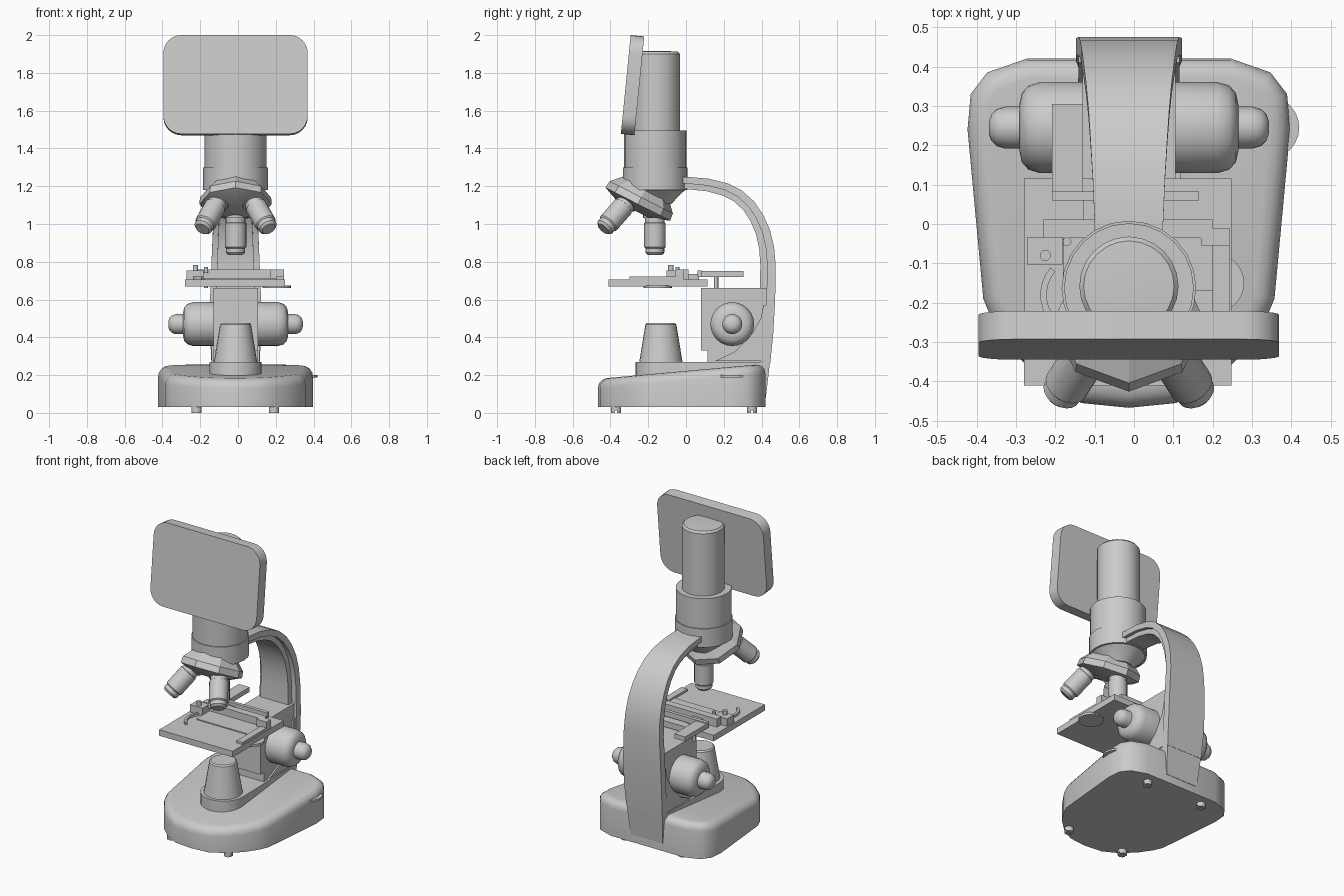
import bpy, bmesh
from math import radians, sin, cos, pi
from mathutils import Vector, Matrix

if "Cube" in bpy.data.objects:
    bpy.data.objects.remove(bpy.data.objects["Cube"])

CX = -0.013  # the model's symmetry plane


def finish(name, bm, angle=32):
    bmesh.ops.recalc_face_normals(bm, faces=bm.faces)
    me = bpy.data.meshes.new(name)
    bm.to_mesh(me)
    bm.free()
    ob = bpy.data.objects.new(name, me)
    bpy.context.collection.objects.link(ob)
    bpy.ops.object.select_all(action='DESELECT')
    ob.select_set(True)
    bpy.context.view_layer.objects.active = ob
    bpy.ops.object.shade_smooth_by_angle(angle=radians(angle))
    return ob


def skin(bm, rings):
    """Join closed rings of points and cap both ends."""
    vs = [[bm.verts.new(p) for p in r] for r in rings]
    n = len(vs[0])
    for a, b in zip(vs, vs[1:]):
        for i in range(n):
            bm.faces.new((a[i], a[(i + 1) % n], b[(i + 1) % n], b[i]))
    bm.faces.new(vs[0])
    bm.faces.new(vs[-1])
    return vs


def lathe(name, prof, loc, axis=(0, 0, 1), seg=24):
    q = Vector((0, 0, 1)).rotation_difference(Vector(axis).normalized())
    bm = bmesh.new()
    skin(bm, [[Vector(loc) + q @ Vector((r * cos(2 * pi * i / seg), r * sin(2 * pi * i / seg), h))
               for i in range(seg)] for r, h in prof])
    return finish(name, bm)


def prism(name, pts, a, b, axis='z'):
    bm = bmesh.new()
    if axis == 'z':
        skin(bm, [[(x, y, h) for x, y in pts] for h in (a, b)])
    else:
        skin(bm, [[(h, y, z) for y, z in pts] for h in (a, b)])
    return finish(name, bm)


def box(name, x0, x1, y0, y1, z0, z1):
    return prism(name, [(x0, y0), (x1, y0), (x1, y1), (x0, y1)], z0, z1)


def arc(cx, cy, r, a0, a1, n):
    return [(cx + r * cos(radians(a0 + (a1 - a0) * i / n)),
             cy + r * sin(radians(a0 + (a1 - a0) * i / n))) for i in range(n + 1)]


# Base: outline with a sloped top and rounded upper rim
half = [(0.12, -0.455), (0.21, -0.405), (0.29, -0.33), (0.345, -0.25), (0.37, -0.19),
        (0.41, 0.24), (0.402, 0.33), (0.36, 0.385), (0.26, 0.42)]
outline = [(0, -0.467)] + half + [(-x, y) for x, y in reversed(half)]
bm = bmesh.new()
rings = skin(bm, [[(CX + x, y, 0.03) for x, y in outline],
                  [(CX + x, y, 0.222 + 0.09 * y) for x, y in outline]])
top = set(rings[1])
bmesh.ops.bevel(bm, geom=[e for e in bm.edges if all(v in top for v in e.verts)],
                offset=0.05, segments=4, profile=0.5, affect='EDGES')
finish("base", bm, 40)

# Slotted screw feet
for x in (-0.207, 0.203):
    for y in (-0.37, 0.35):
        for a in (0, 180):
            prism("foot", arc(CX + x, y, 0.027, a + 10, a + 170, 8), 0.0, 0.035)
        lathe("foot_core", [(0.026, 0.012), (0.026, 0.035)], (CX + x, y, 0), seg=12)

# Brightness dial in the base side
lathe("brightness_dial", [(0.08, 0.188), (0.08, 0.2)], (0.34, 0.245, 0))

# Lamp mount and lamp housing
prism("lamp_mount", arc(CX, -0.13, 0.137, 180, 360, 14) + [(CX + 0.128, 0.41), (CX - 0.128, 0.41)], 0.17, 0.27)
lathe("lamp_housing", [(0.116, 0.26), (0.082, 0.468), (0.074, 0.476)], (CX, -0.133, 0))

# Curved arm: outer band and a narrower inner rib
path = [(0.425, 0.08, .115), (0.446, 0.265, .128), (0.462, 0.42, .135), (0.472, 0.6, .135), (0.475, 0.78, .128),
        (0.466, 0.88, .124), (0.444, 0.97, .12), (0.408, 1.05, .115), (0.36, 1.12, .109),
        (0.295, 1.178, .103), (0.22, 1.215, .098), (0.12, 1.24, .092), (0.0, 1.25, .087), (-0.03, 1.25, .087)]


def arm_layer(name, pts, t0, t1, k):
    bm, rings = bmesh.new(), []
    for i, (y, z, w) in enumerate(pts):
        p, q = pts[max(i - 1, 0)], pts[min(i + 1, len(pts) - 1)]
        t = Vector((q[0] - p[0], q[1] - p[1])).normalized()
        f = 1.15 - 0.35 * i / len(pts)
        rings.append([(CX + s * w * k, y - t.y * d * f, z + t.x * d * f)
                      for s, d in ((-1, t0), (1, t0), (1, t1), (-1, t1))])
    skin(bm, rings)
    finish(name, bm)


arm_layer("arm_foot", path[:2], 0.002, 0.045, 1)
arm_layer("arm_band", path[1:], 0, 0.042, 1)
arm_layer("arm_rib", path[1:], 0.03, 0.076, 0.76)

# Focus block, with a flared gusset behind it
prism("focus_block", [(0.08, 0.33), (0.115, 0.33), (0.115, 0.26), (0.43, 0.26), (0.44, 0.66), (0.08, 0.66)],
      CX - 0.118, CX + 0.118, 'x')
prism("gusset", [(0.155, 0.275), (0.26, 0.325), (0.35, 0.42), (0.395, 0.5), (0.41, 0.57), (0.44, 0.57), (0.425, 0.275)],
      CX - 0.128, CX + 0.128, 'x')

# Focus knobs on both sides
for s in (-1, 1):
    at = (CX + s * 0.1, 0.245, 0.47)
    lathe("coarse_knob", [(0.116, 0), (0.116, 0.125), (0.107, 0.155), (0.088, 0.172), (0.06, 0.178)], at, (s, 0, 0))
    lathe("fine_knob", [(0.053, 0.15), (0.053, 0.215), (0.047, 0.236), (0.033, 0.25), (0.015, 0.256)], at, (s, 0, 0))

# Stage and the disc below it
box("stage", -0.28, 0.248, -0.41, 0.115, 0.668, 0.707)
lathe("diaphragm_disc", [(0.075, 0.66), (0.075, 0.675)], (0.205, -0.15, 0))

# Slide holder on the stage
box("holder_bar", -0.23, 0.2, -0.035, 0.012, 0.705, 0.76)
box("holder_block", -0.272, -0.182, -0.103, -0.033, 0.705, 0.755)
box("holder_clip", 0.2, 0.243, -0.3, -0.033, 0.705, 0.722)
box("holder_corner", 0.17, 0.243, -0.055, -0.01, 0.705, 0.76)
lathe("holder_screw", [(0.014, 0.74), (0.014, 0.782)], (-0.225, -0.08, 0), seg=12)
lathe("holder_pin", [(0.011, 0.74), (0.011, 0.772)], (-0.17, -0.045, 0), seg=12)
prism("spring_finger", arc(-0.13, -0.18, 0.108, 140, 235, 8) + arc(-0.13, -0.18, 0.092, 235, 140, 8), 0.705, 0.722)
box("slide", -0.18, 0.2, -0.17, -0.035, 0.705, 0.713)

# Travel rail behind the holder
box("rail", -0.208, -0.13, 0.06, 0.305, 0.72, 0.75)
box("rail_cross", -0.208, 0.165, 0.06, 0.083, 0.72, 0.755)
box("rail_link", -0.13, -0.06, 0.0, 0.07, 0.705, 0.735)
lathe("rail_shaft", [(0.011, 0.66), (0.011, 0.73)], (-0.17, 0.16, 0), seg=12)

# Head: collar, sleeve and camera tube
HY = -0.163
lathe("head_collar", [(0.135, 1.165), (0.135, 1.18), (0.171, 1.18), (0.171, 1.3)], (CX, HY, 0))
lathe("head_sleeve", [(0.165, 1.3), (0.165, 1.495)], (CX, HY, 0))
lathe("camera_tube", [(0.126, 1.48), (0.126, 1.9), (0.115, 1.912), (0.06, 1.916)], (CX, HY + 0.005, 0))

# Tilted screen with rounded corners
w, h, r = 0.382, 0.263, 0.095
corners = (arc(w - r, h - r, r, 0, 90, 6) + arc(r - w, h - r, r, 90, 180, 6)
           + arc(r - w, r - h, r, 180, 270, 6) + arc(w - r, r - h, r, 270, 360, 6))
screen = prism("screen", corners, -0.036, 0.036)
screen.matrix_world = Matrix.Translation((CX, -0.283, 1.735)) @ Matrix.Rotation(radians(90 - 5.7), 4, 'X')

# Turret: faceted disc on a tilted axis
n = Vector((0, -sin(radians(27)), -cos(radians(27))))
centre = Vector((CX, -0.245, 1.125))
lathe("turret", [(0.11, -0.1), (0.188, -0.018), (0.192, 0.022), (0.1, 0.06)], centre, n, seg=8)
lathe("turret_neck", [(0.165, 1.185), (0.13, 1.155), (0.085, 1.105)], (CX, HY, 0))

# Three objectives spread evenly round the turret axis
apex = Vector((CX, -0.165, 1.283))
for k in range(3):
    d = Matrix.Rotation(radians(120 * k), 3, n) @ Vector((0, 0, -1))
    lathe("objective", [(0.062, 0.2), (0.062, 0.25), (0.052, 0.252), (0.052, 0.275), (0.057, 0.278), (0.057, 0.405),
                        (0.05, 0.412), (0.05, 0.435), (0.038, 0.448), (0.025, 0.448)], apex, d, seg=20)
